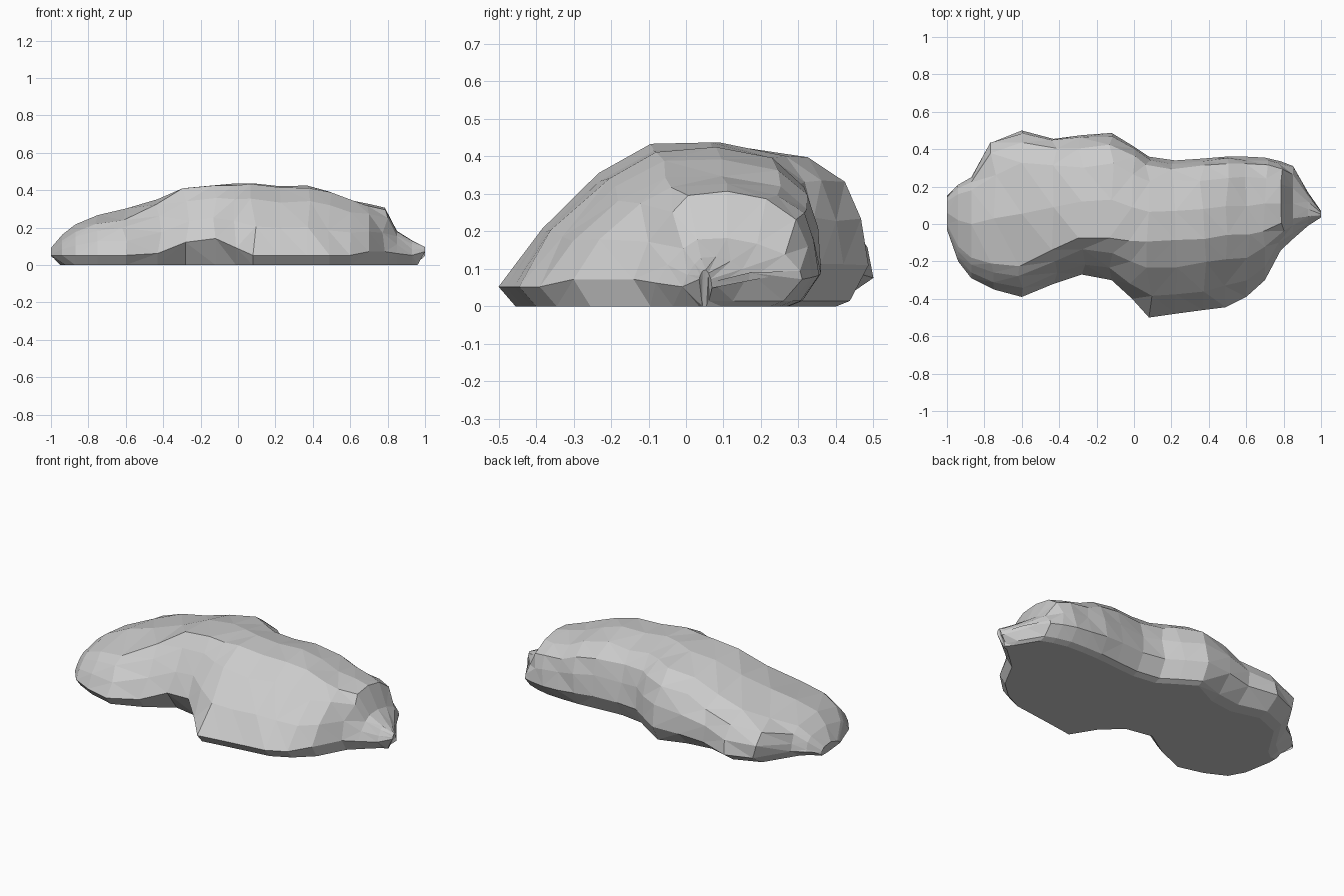
import bpy, bmesh, random

random.seed(11)

# Stations along x: x, front y, back y, crest height, crest front y, crest back y, front-wall height
STATIONS = [
    (-1.00, -0.03, 0.15, 0.10, 0.00, 0.12, 0.06),
    (-0.94, -0.20, 0.21, 0.17, -0.12, 0.16, 0.06),
    (-0.87, -0.29, 0.25, 0.225, -0.18, 0.18, 0.06),
    (-0.75, -0.35, 0.44, 0.275, -0.21, 0.27, 0.06),
    (-0.60, -0.39, 0.50, 0.31, -0.22, 0.33, 0.06),
    (-0.43, -0.32, 0.455, 0.36, -0.13, 0.31, 0.07),
    (-0.28, -0.27, 0.475, 0.42, -0.07, 0.31, 0.13),
    (-0.12, -0.30, 0.487, 0.435, -0.07, 0.33, 0.15),
    (-0.01, -0.40, 0.42, 0.445, -0.09, 0.27, 0.10),
    (0.08, -0.50, 0.36, 0.445, -0.10, 0.23, 0.06),
    (0.22, -0.48, 0.34, 0.43, -0.09, 0.23, 0.06),
    (0.37, -0.46, 0.35, 0.433, -0.08, 0.24, 0.06),
    (0.49, -0.445, 0.36, 0.40, -0.06, 0.25, 0.06),
    (0.60, -0.39, 0.36, 0.355, -0.06, 0.25, 0.06),
    (0.70, -0.30, 0.355, 0.335, -0.03, 0.25, 0.08),
    (0.785, -0.14, 0.335, 0.315, 0.01, 0.21, 0.08),
    (0.85, -0.08, 0.31, 0.19, 0.03, 0.19, 0.07),
    (0.93, -0.01, 0.17, 0.14, 0.04, 0.12, 0.06),
    (1.00, 0.035, 0.07, 0.105, 0.045, 0.06, 0.08),
]


def lerp(a, b, t):
    return a + (b - a) * t


def section(x, yf, yb, h, y1, y2, zf):
    """Closed y-z outline of the boulder at one station."""
    width = yb - yf
    front_in = min(0.09 if zf > 0.09 else 0.045, width * 0.25)
    back_in = min(0.09 if x < -0.2 else 0.05, width * 0.25)
    low_lobe = min(1, max(0, (-0.3 - x) / 0.3))     # left lobe has a flatter top
    h1 = h * lerp(0.98, 0.82, low_lobe)
    pts = [
        (yf + front_in, 0.008),
        (yf, zf),
        (lerp(yf, y1, 0.28), lerp(zf, h1, 0.42)),
        (lerp(yf, y1, 0.66), lerp(zf, h1, 0.79)),
        (y1, h1),
        (lerp(y1, y2, 0.5), h),
        (y2, h * 0.92),
        (lerp(y2, yb, 0.62), h * 0.77),
        (yb - width * 0.015, h * 0.54),
        (yb, max(0.08, h * 0.27) if h > 0.15 else h * 0.7),
        (yb - back_in, 0.022),
        (yb - back_in * 1.7, 0.008),
    ]
    return [(x, y, z) for y, z in pts]


# Boulder: loft the sections, roughen the upper side, split into flat facets
bm = bmesh.new()
rings = [[bm.verts.new(p) for p in section(*s)] for s in STATIONS]
n = len(rings[0])
for a, b in zip(rings, rings[1:]):
    for i in range(n):
        j = (i + 1) % n
        bm.faces.new((a[i], b[i], b[j], a[j]))
bm.faces.new(rings[0])
bm.faces.new(rings[-1][::-1])

for ring in rings[3:-3]:
    for i in (2, 3, 4, 6, 7, 8):
        v = ring[i]
        v.co.x += random.uniform(-0.02, 0.02)
        v.co.y += random.uniform(-0.01, 0.007)
        v.co.z += random.uniform(-0.007, 0.007)

# Undercut both ends
for ring, dx in ((rings[0], 0.05), (rings[1], 0.02), (rings[-1], -0.04)):
    for i in (0, n - 2, n - 1):
        ring[i].co.x += dx

bmesh.ops.triangulate(bm, faces=bm.faces[:], quad_method='SHORT_EDGE')
bmesh.ops.recalc_face_normals(bm, faces=bm.faces[:])

# Set the boulder down on the ground
low = min(v.co.z for v in bm.verts)
bmesh.ops.translate(bm, verts=bm.verts[:], vec=(0, 0, -low))

mesh = bpy.data.meshes.new("boulder")
bm.to_mesh(mesh)
bm.free()
boulder = bpy.data.objects.new("boulder", mesh)
bpy.context.collection.objects.link(boulder)
